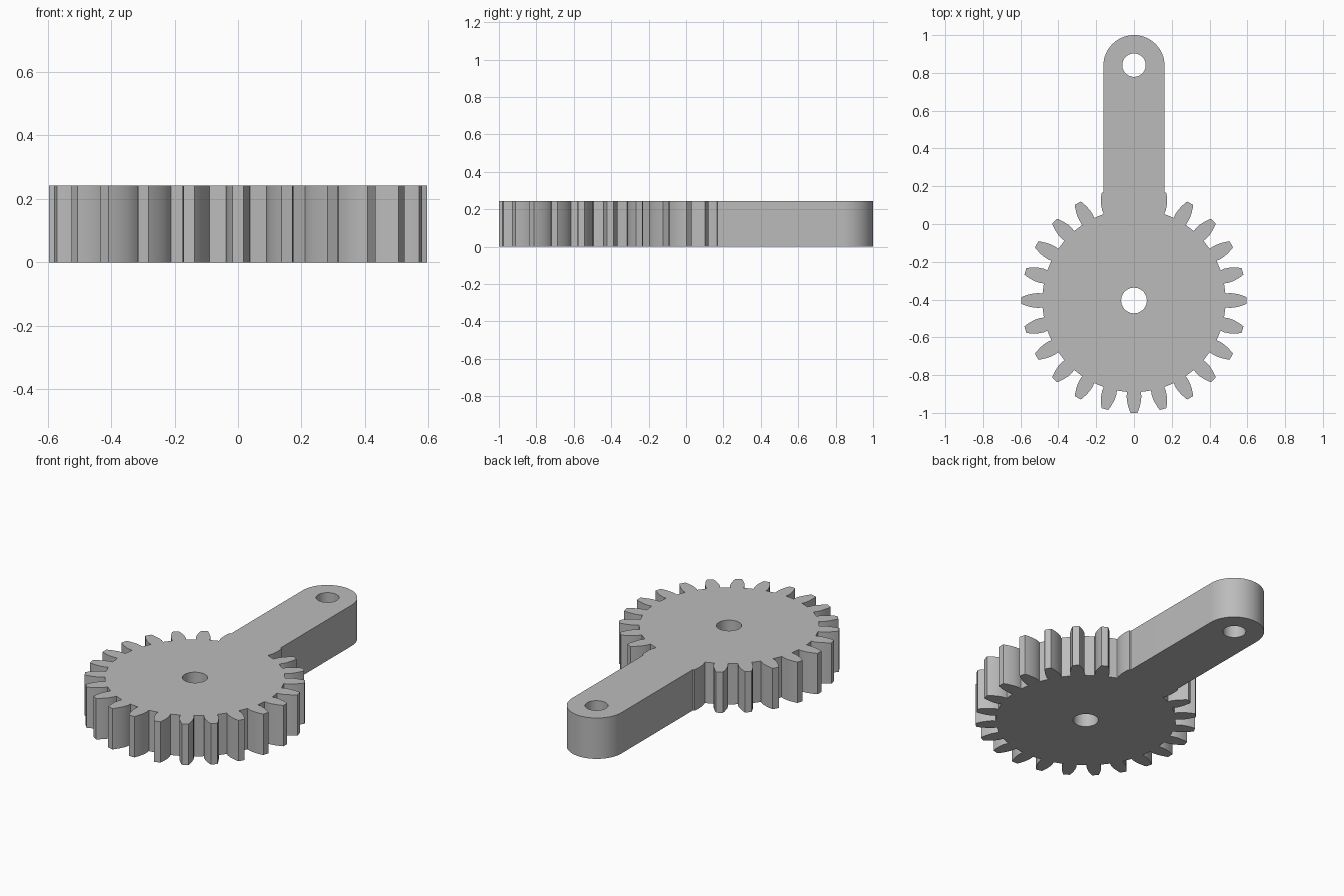
import bpy
import bmesh
from math import pi, sin, cos, radians

cube = bpy.data.objects.get("Cube")
if cube:
    bpy.data.objects.remove(cube, do_unlink=True)

HEIGHT = 0.243
GEAR_Y, ARM_Y = -0.405, 0.838
TEETH = 24
ARM_RADIUS = 0.162

grey = bpy.data.materials.new("plain grey")
grey.use_nodes = True
grey.diffuse_color = (0.5, 0.5, 0.5, 1)
grey.node_tree.nodes["Principled BSDF"].inputs["Base Color"].default_value = (0.5, 0.5, 0.5, 1)


def prism(name, outline, bottom=0.0, top=HEIGHT):
    """Extrude a closed outline straight up."""
    bm = bmesh.new()
    face = bm.faces.new([bm.verts.new((x, y, bottom)) for x, y in outline])
    up = bmesh.ops.extrude_face_region(bm, geom=[face])["geom"]
    for v in up:
        if isinstance(v, bmesh.types.BMVert):
            v.co.z = top
    bmesh.ops.recalc_face_normals(bm, faces=bm.faces)
    mesh = bpy.data.meshes.new(name)
    bm.to_mesh(mesh)
    bm.free()
    mesh.materials.append(grey)
    obj = bpy.data.objects.new(name, mesh)
    bpy.context.collection.objects.link(obj)
    return obj


def arc(cy, radius, start, end, steps):
    return [(radius * cos(start + (end - start) * i / steps),
             cy + radius * sin(start + (end - start) * i / steps))
            for i in range(steps + 1)]


def boolean(target, tool, operation):
    mod = target.modifiers.new(tool.name, 'BOOLEAN')
    mod.operation = operation
    mod.solver = 'EXACT'
    mod.object = tool
    bpy.context.view_layer.objects.active = target
    bpy.ops.object.modifier_apply(modifier=mod.name)
    bpy.data.objects.remove(tool, do_unlink=True)


# Gear outline: one curved tooth flank (radius, half width), mirrored and repeated
flank = [(0.484, 0.036), (0.505, 0.039), (0.53, 0.0375), (0.555, 0.032),
         (0.578, 0.025), (0.595, 0.018)]
tooth = [(r, -w) for r, w in flank] + [(r, w) for r, w in reversed(flank)]
outline = []
for k in range(TEETH):
    a = 2 * pi * k / TEETH
    outline += [(r * cos(a) - w * sin(a), GEAR_Y + r * sin(a) + w * cos(a)) for r, w in tooth]
lever = prism("gear_lever", outline)

# Arm with a rounded end, running into the gear body
arm = prism("arm", arc(ARM_Y, ARM_RADIUS, 0, pi, 32) + [(-ARM_RADIUS, -0.1), (ARM_RADIUS, -0.1)])
boolean(lever, arm, 'UNION')

# Shaft hole and pin hole
for name, y, radius in (("shaft_hole", GEAR_Y, 0.068), ("pin_hole", ARM_Y + 0.003, 0.062)):
    cutter = prism(name, arc(y, radius, 0, 2 * pi, 40)[:-1], -0.1, HEIGHT + 0.1)
    cutter.hide_render = True
    boolean(lever, cutter, 'DIFFERENCE')

bpy.ops.object.select_all(action='DESELECT')
lever.select_set(True)
bpy.context.view_layer.objects.active = lever
bpy.ops.object.shade_smooth_by_angle(angle=radians(25))
